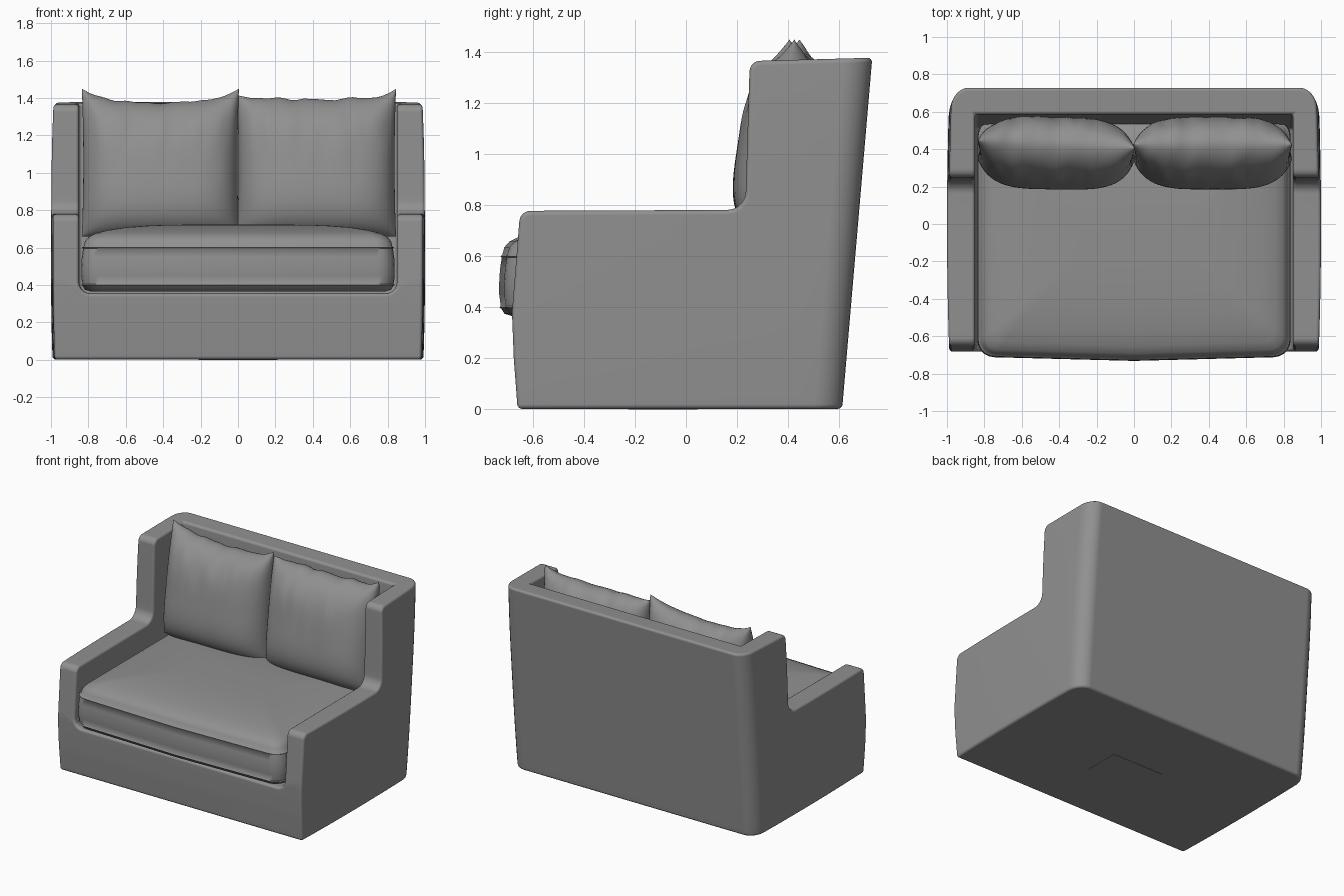
import bpy, bmesh, math
from mathutils import Vector, noise

if "Cube" in bpy.data.objects:
    bpy.data.objects.remove(bpy.data.objects["Cube"])

fabric = bpy.data.materials.new("dark_grey_fabric")
fabric.diffuse_color = (0.28, 0.28, 0.28, 1)
fabric.use_nodes = True
fabric.node_tree.nodes["Principled BSDF"].inputs["Base Color"].default_value = fabric.diffuse_color


def make_object(name, bm):
    bmesh.ops.recalc_face_normals(bm, faces=bm.faces)
    mesh = bpy.data.meshes.new(name)
    bm.to_mesh(mesh)
    bm.free()
    mesh.materials.append(fabric)
    ob = bpy.data.objects.new(name, mesh)
    bpy.context.collection.objects.link(ob)
    return ob


def activate(ob):
    bpy.ops.object.select_all(action='DESELECT')
    ob.select_set(True)
    bpy.context.view_layer.objects.active = ob


def smooth(ob, angle=40):
    activate(ob)
    bpy.ops.object.shade_smooth_by_angle(angle=math.radians(angle))


def fillet(points, steps=5):
    """Round the corners of a 2D polygon given as (a, b, radius)."""
    out = []
    for i, (a, b, r) in enumerate(points):
        p = Vector((a, b))
        if r == 0:
            out.append(p)
            continue
        d0 = (Vector(points[i - 1][:2]) - p).normalized() * r
        d1 = (Vector(points[(i + 1) % len(points)][:2]) - p).normalized() * r
        for k in range(steps + 1):
            t = k / steps * math.pi / 2
            out.append(p + d0 * (1 - math.sin(t)) + d1 * (1 - math.cos(t)))
    return out


def loft(bm, rings):
    loops = [[bm.verts.new(p) for p in ring] for ring in rings]
    n = len(loops[0])
    for a, b in zip(loops, loops[1:]):
        for i in range(n):
            bm.faces.new((a[i], a[(i + 1) % n], b[(i + 1) % n], b[i]))
    bm.faces.new(loops[0])
    bm.faces.new(loops[-1])
    return loops


# Upholstered shell: side profile (y, z, corner radius) extruded across x
profile = fillet([(-0.66, 0.002, 0), (-0.675, 0.2, 0), (-0.682, 0.38, 0),
                  (-0.65, 0.778, 0.04), (0.232, 0.782, 0.07),
                  (0.25, 1.365, 0.04), (0.73, 1.378, 0), (0.612, 0.002, 0)])
HALF = 1.0
bm = bmesh.new()
loops = loft(bm, [[(x, p.x, p.y) for p in profile] for x in (-HALF, HALF)])
back_edges = [bm.edges.get((lp[-1], lp[-2])) for lp in loops]
bmesh.ops.bevel(bm, geom=back_edges, offset=0.11, offset_type='OFFSET',
                segments=7, profile=0.5, affect='EDGES')
shell = make_object("sofa_shell", bm)

# Cutter for the seat well
opening = fillet([(-0.85, 2, 0), (-0.85, 0.355, 0.06), (0.85, 0.355, 0.06), (0.85, 2, 0)])
bm = bmesh.new()
loft(bm, [[(p.x, -1.2, p.y) for p in opening],
          [(p.x, 0.515 + (p.y - 0.36) * 0.07, p.y) for p in opening]])
cutter = make_object("seat_well_cutter", bm)
cutter.hide_render = True

activate(shell)
cut = shell.modifiers.new("well", 'BOOLEAN')
cut.operation, cut.solver, cut.object = 'DIFFERENCE', 'EXACT', cutter
bev = shell.modifiers.new("soft_edges", 'BEVEL')
bev.width, bev.segments = 0.018, 4
bev.limit_method, bev.angle_limit = 'ANGLE', math.radians(40)
bev.use_clamp_overlap = False
for m in ("well", "soft_edges"):
    bpy.ops.object.modifier_apply(modifier=m)
bpy.data.objects.remove(cutter)

# Slice the shell and give its outer sides a gentle padded bulge
bm = bmesh.new()
bm.from_mesh(shell.data)
cuts = [((0, 0, z / 10), (0, 0, 1)) for z in (0.5, 1.5, 3, 4.5, 6, 9, 10.5, 12)]
cuts += [((0, y / 10, 0), (0, 1, 0)) for y in (-5.5, -4, -2, 0, 3, 4.5)]
for co, no in cuts:
    bmesh.ops.bisect_plane(bm, geom=bm.verts[:] + bm.edges[:] + bm.faces[:],
                           plane_co=co, plane_no=no)
for vert in bm.verts:
    x, y, z = vert.co
    weight = min(max((abs(x) - 0.86) / 0.14, 0), 1)
    pinch = 0.011 * (y / 0.65) ** 2 + 0.011 * abs((z - 0.65) / 0.7) ** 3
    vert.co.x -= math.copysign(weight * pinch, x)
bm.to_mesh(shell.data)
bm.free()
smooth(shell)
shell.modifiers.new("even_shading", 'WEIGHTED_NORMAL').keep_sharp = True

# Seat cushion: rounded plan rings (z, inset), with raised welts at two seams
levels = [(0.365, 0.3), (0.366, 0.05), (0.375, 0.02), (0.395, 0.008), (0.40, 0.0),
          (0.405, 0.006), (0.45, 0.0), (0.5, 0.0), (0.55, 0.003), (0.595, 0.01),
          (0.60, 0.004), (0.605, 0.012), (0.635, 0.02), (0.658, 0.04), (0.678, 0.08),
          (0.695, 0.15), (0.709, 0.24), (0.717, 0.34), (0.722, 0.46), (0.723, 0.56)]
rings = []
for z, inset in levels:
    hx, hy, r = 0.838 - inset, 0.64 - inset, max(0.09 - inset * 0.3, 0.04)
    ring = fillet([(-hx, -hy + 0.01, r), (0, -hy - 0.012, 0), (hx, -hy + 0.01, r),
                   (hx, hy, r), (-hx, hy, r)])
    rings.append([(p.x, p.y - 0.08, z) for p in ring])
bm = bmesh.new()
loft(bm, rings)
smooth(make_object("seat_cushion", bm), 60)


# Back pillows: two puffed sheets joined at the edge seam, leaning back
def pillow(name, cx, half, crown, left_peak, right_peak, dip, shift, seed):
    n = 40
    bm = bmesh.new()
    for side in (-1, 1):
        grid = []
        for j in range(n + 1):
            v = math.sin((j / n - 0.5) * math.pi)
            up = (v + 1) / 2
            row = []
            for i in range(n + 1):
                u = math.sin((i / n - 0.5) * math.pi)
                puff = max(0, (1 - u ** 4) * (1 - abs(v) ** 3.2)) ** 0.55
                peak = right_peak if u > 0 else left_peak
                top = crown - dip * (1 - u * u) + peak * abs(u) ** 6
                # gathers near the top seam
                crease = noise.noise(Vector((u * 7 + seed, v * 1.5, seed)))
                z = 0.66 + (top - 0.66) * up + 0.014 * crease * up ** 6 * (1 - u ** 4)
                x = cx + u * (half - 0.008 * (1 - v * v))
                y = 0.345 + (0.08 + shift * u) * up + side * (0.20 - 0.035 * up) * puff
                y += 0.03 * crease * up ** 3 * puff
                row.append(bm.verts.new((x, y, z)))
            grid.append(row)
        for a, b in zip(grid, grid[1:]):
            for i in range(n):
                bm.faces.new((a[i], a[i + 1], b[i + 1], b[i]))
    bmesh.ops.remove_doubles(bm, verts=bm.verts, dist=0.0005)
    smooth(make_object(name, bm), 60)


pillow("left_back_pillow", -0.415, 0.42, 1.42, 0.03, 0.03, 0.045, -0.02, 3.3)
pillow("right_back_pillow", 0.42, 0.425, 1.40, 0.015, 0.05, 0.005, 0.0, 8.7)

# Small plate under the base
bm = bmesh.new()
bmesh.ops.create_cube(bm, size=1)
for vert in bm.verts:
    vert.co = (vert.co.x * 0.42, vert.co.y * 0.27 - 0.09, vert.co.z * 0.01 + 0.005)
make_object("base_plate", bm)
